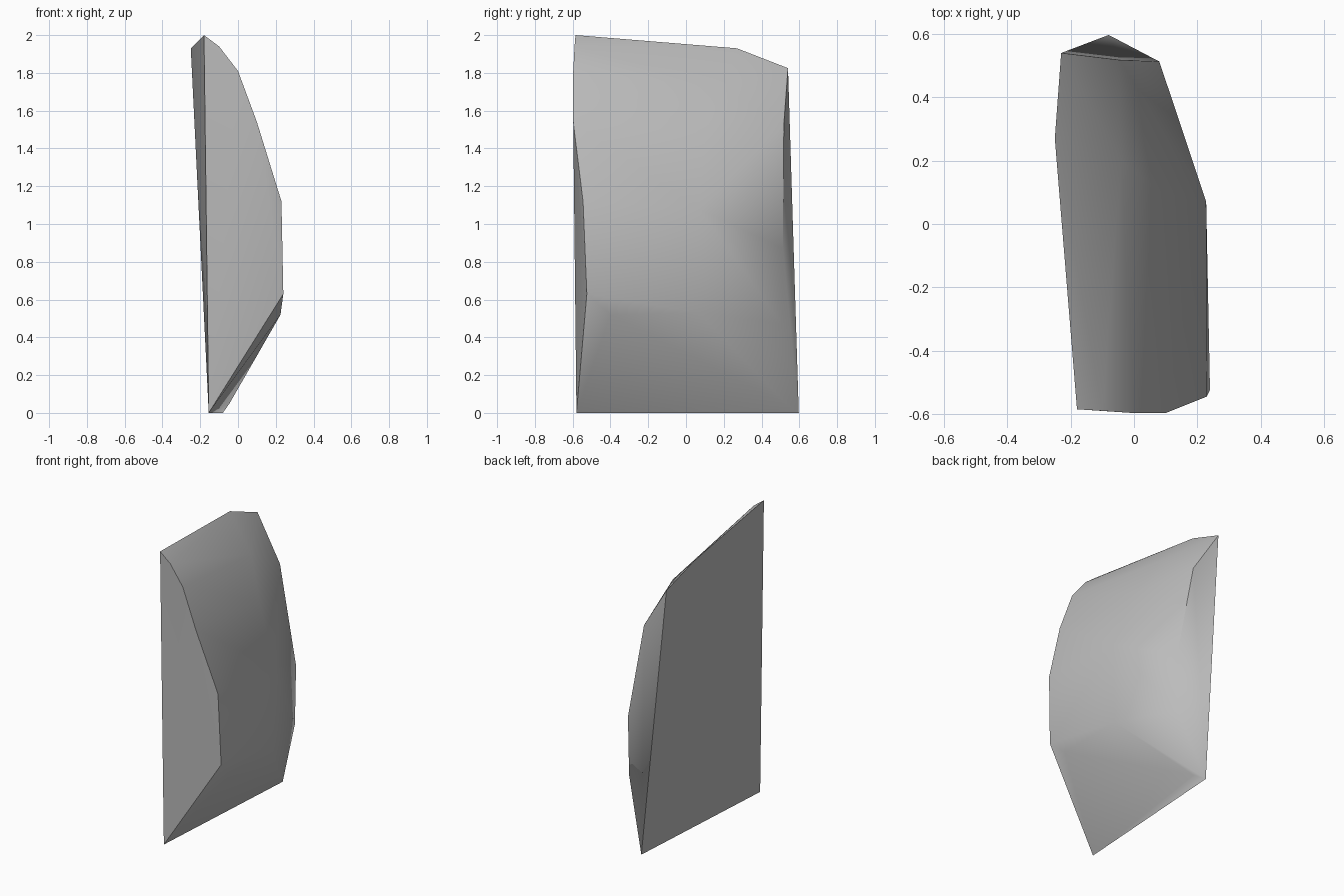
import bpy
import bmesh
import math

cube = bpy.data.objects.get("Cube")
if cube:
    bpy.data.objects.remove(cube)

# Stone colour
stone = bpy.data.materials.new("stone_grey")
stone.use_nodes = True
grey = (0.5, 0.5, 0.5, 1.0)
stone.diffuse_color = grey
stone.node_tree.nodes["Principled BSDF"].inputs["Base Color"].default_value = grey

# Outline of the front end, from top to bottom
front_outline = [(-0.18, -0.585, 2.0), (-0.10, -0.59, 1.94), (0.0, -0.597, 1.81),
                 (0.10, -0.597, 1.54), (0.23, -0.545, 1.12), (0.24, -0.525, 0.63),
                 (-0.155, -0.58, 0.0)]

# Outline of the back end, from top to bottom
back_outline = [(-0.23, 0.54, 1.825), (-0.045, 0.518, 1.53), (0.08, 0.513, 0.87),
                (0.075, 0.508, 0.47), (-0.08, 0.597, 0.0)]

# Corners of the bulging side, its lower slope and the top ridge
bulge = [(-0.25, 0.27, 1.93), (-0.04, 0.2, 1.72), (0.09, 0.1, 1.48),
         (0.228, 0.07, 1.08), (0.215, 0.07, 0.53), (0.225, -0.4, 0.52),
         (-0.045, 0.52, 0.05)]

# Stone shard: convex skin around the corners
bm = bmesh.new()
for corner in front_outline + back_outline + bulge:
    bm.verts.new(corner)
hull = bmesh.ops.convex_hull(bm, input=bm.verts[:])
loose = [v for v in bm.verts if not v.link_faces]
bmesh.ops.delete(bm, geom=loose, context="VERTS")
bmesh.ops.recalc_face_normals(bm, faces=bm.faces[:])

mesh = bpy.data.meshes.new("stone_shard")
bm.to_mesh(mesh)
bm.free()
mesh.materials.append(stone)
shard = bpy.data.objects.new("stone_shard", mesh)
bpy.context.collection.objects.link(shard)

# Soft bulge with crisp edges around the flat faces
bpy.ops.object.select_all(action="DESELECT")
shard.select_set(True)
bpy.context.view_layer.objects.active = shard
bpy.ops.object.shade_smooth_by_angle(angle=math.radians(45))
